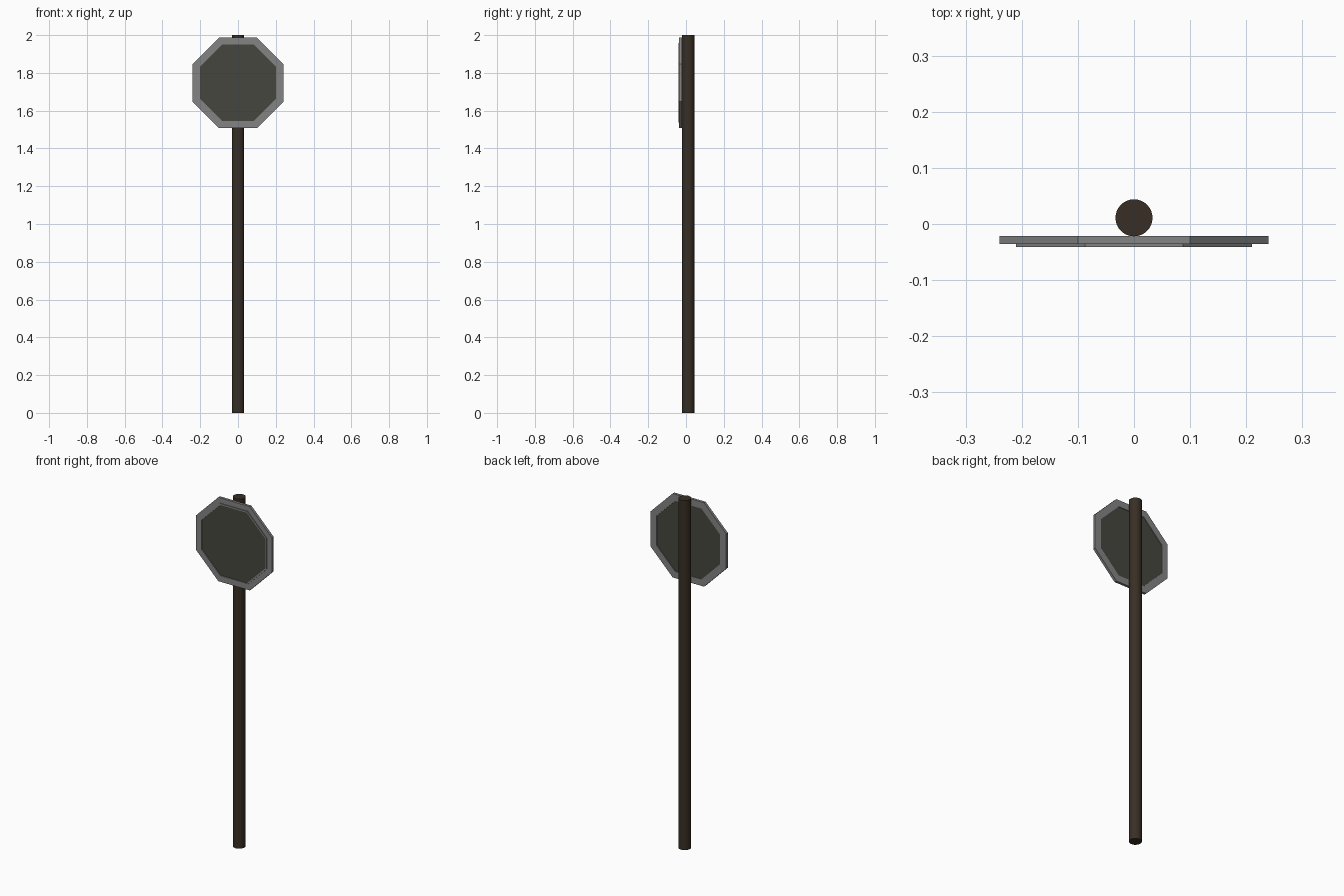
import bpy, bmesh, math

cube = bpy.data.objects.get("Cube")
if cube:
    bpy.data.objects.remove(cube, do_unlink=True)

SIGN_Z = 1.747


def material(name, rgb):
    mat = bpy.data.materials.new(name)
    mat.use_nodes = True
    mat.diffuse_color = (*rgb, 1)
    mat.node_tree.nodes["Principled BSDF"].inputs["Base Color"].default_value = (*rgb, 1)
    return mat


def octagon(bm, apothem, y):
    r = apothem / math.cos(math.pi / 8)
    angles = [math.pi / 8 + i * math.pi / 4 for i in range(8)]
    return [bm.verts.new((r * math.cos(a), y, SIGN_Z + r * math.sin(a))) for a in angles]


def octagon_part(name, profile, mat, ring):
    """Sweep (apothem, y) pairs round the octagon, closing as a ring or with caps."""
    bm = bmesh.new()
    loops = [octagon(bm, a, y) for a, y in profile]
    pairs = list(zip(loops, loops[1:]))
    if ring:
        pairs.append((loops[-1], loops[0]))
    else:
        bm.faces.new(loops[0])
        bm.faces.new(loops[-1])
    for a, b in pairs:
        for i in range(8):
            j = (i + 1) % 8
            bm.faces.new((a[i], a[j], b[j], b[i]))
    bmesh.ops.recalc_face_normals(bm, faces=bm.faces)
    mesh = bpy.data.meshes.new(name)
    bm.to_mesh(mesh)
    bm.free()
    mesh.materials.append(mat)
    obj = bpy.data.objects.new(name, mesh)
    bpy.context.collection.objects.link(obj)


brown = material("dark brown", (0.040, 0.028, 0.018))
grey = material("metal grey", (0.23, 0.23, 0.23))
dark = material("dark panel", (0.062, 0.062, 0.050))

# Round post
bpy.ops.mesh.primitive_cylinder_add(vertices=32, radius=0.033, depth=2, location=(0, 0.011, 1))
post = bpy.context.object
post.name = "post"
post.data.materials.append(brown)
bpy.ops.object.shade_smooth_by_angle(angle=math.radians(40))

# Octagonal frame with a thin raised lip around its opening
octagon_part("sign_frame", [(0.24, -0.021), (0.24, -0.036), (0.21, -0.036), (0.21, -0.041),
                            (0.202, -0.041), (0.202, -0.021)], grey, True)

# Dark panel set inside the frame
octagon_part("sign_panel", [(0.203, -0.025), (0.203, -0.036)], dark, False)
